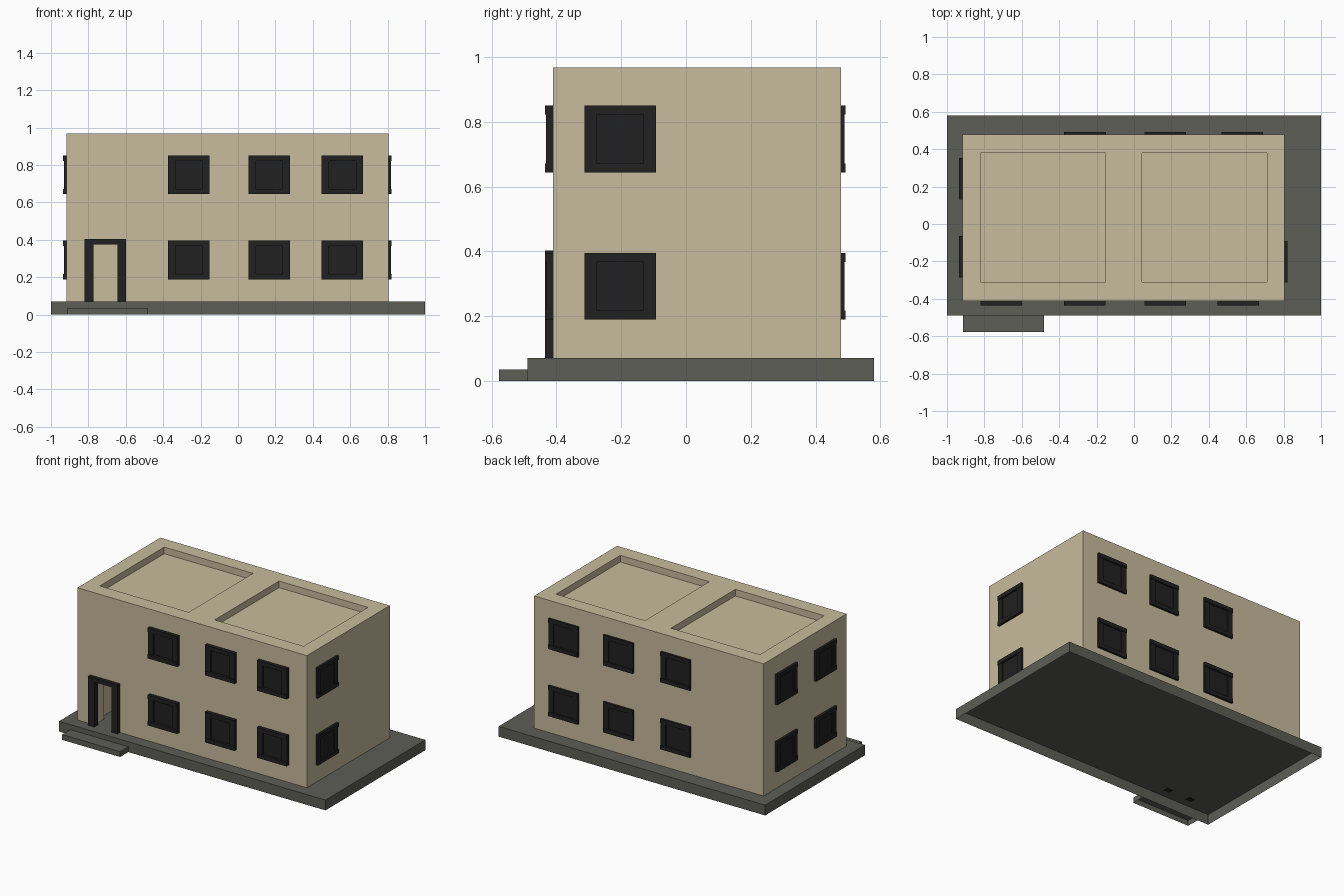
import bpy
import bmesh
from mathutils import Matrix, Vector

cube = bpy.data.objects.get("Cube")
if cube:
    bpy.data.objects.remove(cube, do_unlink=True)


def material(name, rgb):
    m = bpy.data.materials.new(name)
    m.use_nodes = True
    m.diffuse_color = (*rgb, 1)
    m.node_tree.nodes["Principled BSDF"].inputs["Base Color"].default_value = (*rgb, 1)
    return m


CREAM = material("cream_plaster", (0.58, 0.50, 0.34))
GREY = material("grey_concrete", (0.107, 0.112, 0.092))
BLACK = material("black_frame", (0.015, 0.015, 0.015))


def add_box(bm, lo, hi):
    """Add a box between two corners and return its faces."""
    lo, hi = Vector(lo), Vector(hi)
    place = Matrix.Translation((lo + hi) / 2) @ Matrix.Diagonal((*(hi - lo), 1))
    verts = bmesh.ops.create_cube(bm, size=1, matrix=place)["verts"]
    return {f for v in verts for f in v.link_faces}


def make(name, boxes, mat, open_bottom=False):
    bm = bmesh.new()
    for lo, hi in boxes:
        faces = add_box(bm, lo, hi)
        if open_bottom:
            bm.normal_update()
            under = [f for f in faces if f.normal.z < -0.5]
            bmesh.ops.delete(bm, geom=under, context="FACES")
    mesh = bpy.data.meshes.new(name)
    bm.to_mesh(mesh)
    bm.free()
    mesh.materials.append(mat)
    ob = bpy.data.objects.new(name, mesh)
    bpy.context.scene.collection.objects.link(ob)
    return ob


# Hollow base and entrance step
BASE = 0.07
make("base_slab", [((-1, -0.49, 0), (1, 0.58, BASE))], GREY, True)
make("entrance_step", [((-0.915, -0.578, 0), (-0.48, -0.49, 0.036))], GREY, True)

# Building shell with two rooms, roof recesses and a doorway
X0, X1, Y0, Y1, TOP = -0.918, 0.805, -0.411, 0.478, 0.968
shell = make("building_walls", [((X0, Y0, BASE + 0.001), (X1, Y1, TOP))], CREAM)
cuts = []
for a, b in ((-0.82, -0.153), (0.042, 0.71)):
    cuts.append(((a, -0.31, 0), (b, 0.38, 0.87)))
    cuts.append(((a, -0.31, TOP - 0.045), (b, 0.38, 1.2)))
cuts.append(((-0.79, -0.5, 0), (-0.63, -0.25, 0.39)))
for lo, hi in cuts:
    cutter = make("cutter", [(lo, hi)], CREAM)
    cutter.hide_render = True
    mod = shell.modifiers.new("cut", "BOOLEAN")
    mod.operation, mod.solver, mod.object = "DIFFERENCE", "EXACT", cutter
    graph = bpy.context.evaluated_depsgraph_get()
    shell.data = bpy.data.meshes.new_from_object(shell.evaluated_get(graph))
    shell.modifiers.clear()
    bpy.data.objects.remove(cutter, do_unlink=True)

# Door frame
FRONT, BACK = Y0 - 0.025, Y0 + 0.012
make("door_frame", [
    ((-0.82, FRONT, BASE - 0.002), (-0.773, BACK, 0.38)),
    ((-0.645, FRONT, BASE - 0.002), (-0.60, BACK, 0.38)),
    ((-0.82, FRONT, 0.375), (-0.60, BACK, 0.403)),
], BLACK)


def window(name, origin, across, out, depth):
    """Rails, stiles and recessed pane; origin is the centre on the wall."""
    w, h, rail, stile = 0.111, 0.103, 0.028, 0.039
    parts = [  # across range, height range, projection
        (-w, w, h - rail, h, depth),
        (-w, w, -h, rail - h, depth),
        (-w, stile - w, -h + 0.01, h - 0.01, depth - 0.004),
        (w - stile, w, -h + 0.01, h - 0.01, depth - 0.004),
        (-w + 0.02, w - 0.02, -h + 0.02, h - 0.02, depth * 0.3),
    ]
    o, u, n = Vector(origin), Vector(across), Vector(out)
    boxes = []
    for a, b, low, high, d in parts:
        p = o + u * a + n * -0.01 + Vector((0, 0, low))
        q = o + u * b + n * d + Vector((0, 0, high))
        boxes.append(([min(s, t) for s, t in zip(p, q)],
                      [max(s, t) for s, t in zip(p, q)]))
    make(name, boxes, BLACK)


# Windows on both storeys of every side
for storey, z in (("lower", 0.292), ("upper", 0.747)):
    for i, x in enumerate((-0.263, 0.167, 0.558)):
        window(f"front_window_{storey}_{i}", (x, Y0, z), (1, 0, 0), (0, -1, 0), 0.025)
    for i, x in enumerate((-0.262, 0.168, 0.58)):
        window(f"back_window_{storey}_{i}", (x, Y1, z), (1, 0, 0), (0, 1, 0), 0.015)
    for i, y in enumerate((-0.175, 0.243)):
        window(f"right_window_{storey}_{i}", (X0, y, z), (0, 1, 0), (-1, 0, 0), 0.017)
    window(f"left_window_{storey}", (X1, -0.203, z), (0, 1, 0), (1, 0, 0), 0.016)
